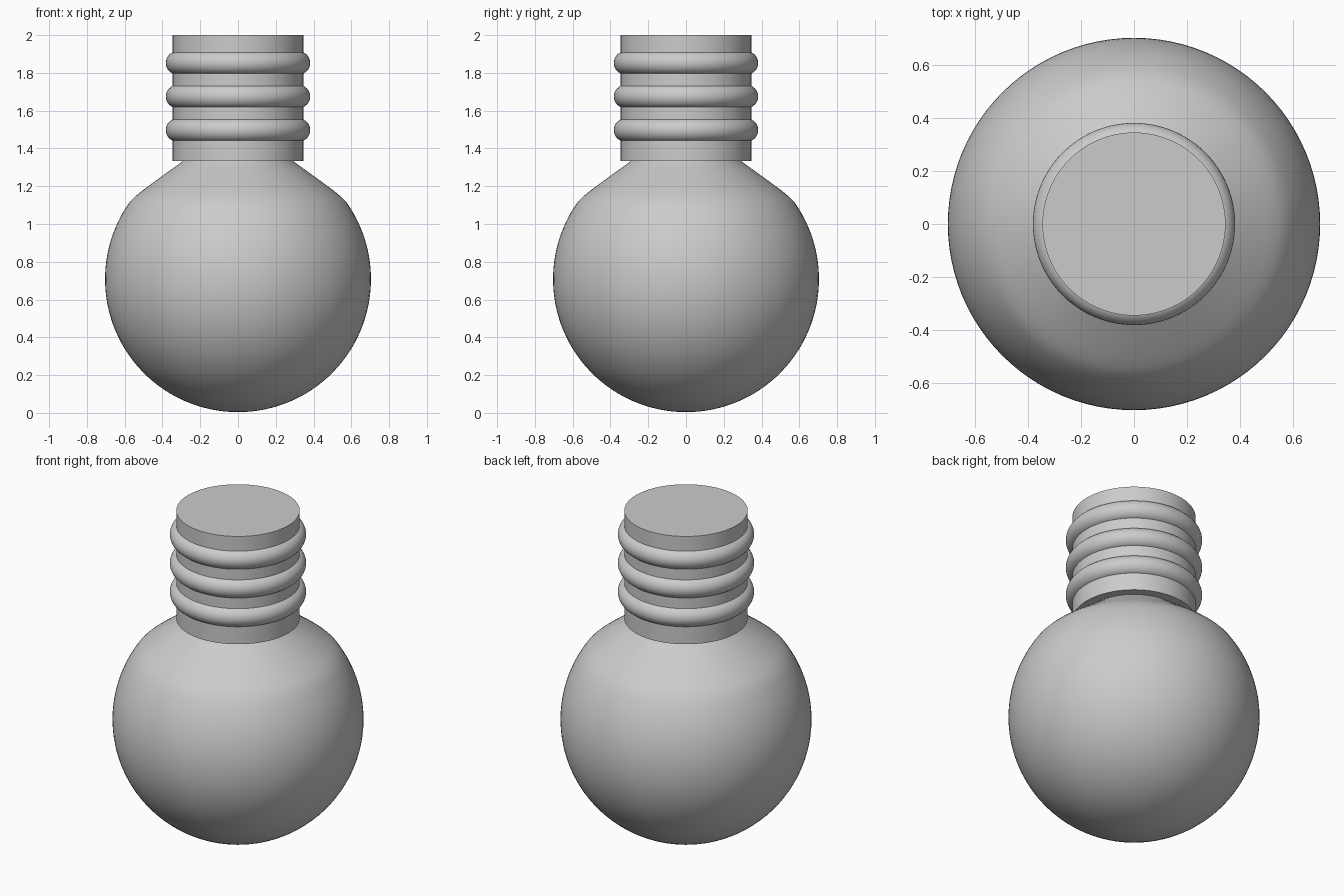
import bpy, bmesh, math

if "Cube" in bpy.data.objects:
    bpy.data.objects.remove(bpy.data.objects["Cube"])

SEG = 96


def lathe(name, profile, angle=35):
    """Spin an (r, z) profile around the z axis."""
    bm = bmesh.new()
    verts = [bm.verts.new((r, 0, z)) for r, z in profile]
    edges = [bm.edges.new(p) for p in zip(verts, verts[1:])]
    bmesh.ops.spin(bm, geom=verts + edges, cent=(0, 0, 0), axis=(0, 0, 1),
                   angle=math.tau, steps=SEG, use_merge=True)
    bmesh.ops.remove_doubles(bm, verts=bm.verts, dist=1e-5)
    bmesh.ops.recalc_face_normals(bm, faces=bm.faces)
    mesh = bpy.data.meshes.new(name)
    bm.to_mesh(mesh)
    bm.free()
    ob = bpy.data.objects.new(name, mesh)
    bpy.context.collection.objects.link(ob)
    bpy.ops.object.select_all(action='DESELECT')
    ob.select_set(True)
    bpy.context.view_layer.objects.active = ob
    bpy.ops.object.shade_smooth_by_angle(angle=math.radians(angle))
    return ob


# Glass bulb: sphere arc blending into a tapered shoulder under the neck
R, CZ, N = 0.704, 0.708, 40
bulb = []
for i in range(N + 1):
    a = -math.pi / 2 + (math.pi / 2 + math.radians(32)) * i / N
    bulb.append((max(0, R * math.cos(a)), CZ + R * math.sin(a)))
bulb += [(0.573, 1.117), (0.545, 1.145), (0.51, 1.174), (0.46, 1.211),
         (0.40, 1.255), (0.34, 1.298), (0.295, 1.331), (0.27, 1.36),
         (0.26, 1.40), (0, 1.40)]
lathe("bulb", bulb)

# Screw cap: plain cylinder with flat ends
lathe("cap", [(0, 1.333), (0.346, 1.333), (0.346, 2.0), (0, 2.0)])

# Thread rings half sunk into the cap
for k, z in enumerate((1.497, 1.675, 1.853)):
    bpy.ops.mesh.primitive_torus_add(location=(0, 0, z), major_segments=SEG,
                                     minor_segments=32, major_radius=0.32,
                                     minor_radius=0.062)
    ring = bpy.context.object
    ring.name = f"thread_ring_{k + 1}"
    bpy.ops.object.shade_smooth()
